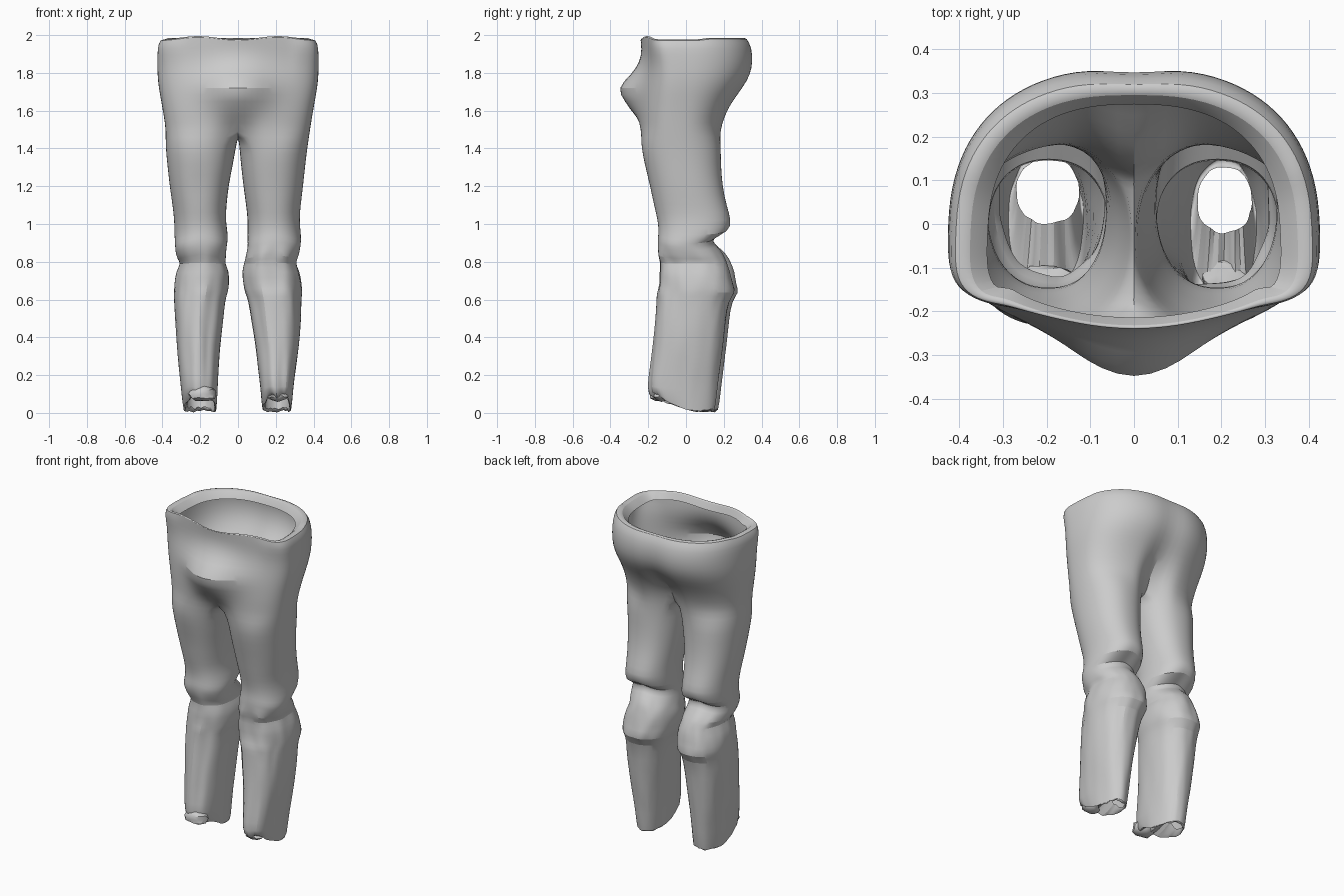
import bpy, bmesh, math, random
from mathutils import Vector

if "Cube" in bpy.data.objects:
    bpy.data.objects.remove(bpy.data.objects["Cube"])

random.seed(4)
M, K = 26, 8            # segments of the outer arc / crotch bridge
SPREAD = 130            # outer arc covers +-130 degrees of each leg


def spow(v, e):
    return math.copysign(abs(v) ** e, v)


# Hips: z, half width, front y, back y, front bulge, back cleft
HIPS = [
    (1.94, .335, -.20, .275, .015, .00),
    (1.985, .375, -.215, .295, .02, .00),
    (1.99, .412, -.22, .328, .025, .01),
    (1.93, .425, -.215, .355, .02, .01),
    (1.86, .427, -.21, .362, .035, .015),
    (1.79, .427, -.22, .35, .075, .02),
    (1.72, .42, -.23, .31, .15, .03),
    (1.65, .407, -.24, .257, .09, .06),
    (1.57, .393, -.25, .215, .02, .09),
    (1.50, .382, -.25, .195, -.06, .10),
]

# Legs: z, right inner/outer x, left inner/outer x, front y, back y
LEGS = [
    (1.42, .006, .37, .008, .385, -.24, .185),
    (1.32, .014, .357, .025, .375, -.22, .185),
    (1.20, .028, .345, .05, .362, -.19, .193),
    (1.10, .042, .332, .060, .347, -.17, .215),
    (1.02, .052, .325, .066, .337, -.15, .24),
    (.965, .048, .335, .050, .337, -.145, .235),
    (.925, .052, .333, .057, .333, -.15, .125),
    (.89, .048, .328, .062, .333, -.15, .16),
    (.84, .035, .318, .062, .323, -.145, .21),
    (.795, .035, .305, .070, .30, -.125, .228),
    (.75, .020, .327, .045, .327, -.135, .245),
    (.68, .027, .338, .046, .338, -.135, .26),
    (.635, .037, .338, .056, .338, -.145, .275),
    (.60, .052, .333, .067, .338, -.145, .235),
    (.48, .070, .333, .080, .333, -.155, .22),
    (.36, .090, .323, .092, .323, -.165, .205),
    (.24, .105, .308, .10, .313, -.18, .19),
    (.13, .118, .293, .108, .303, -.195, .175),
    (-.03, .128, .282, .115, .288, -.18, .158),
    (.015, .145, .27, .125, .27, -.01, .14),
]


def hip_point(row, t, side):
    z, w, yf, yb, bulge, cleft = row
    x = 0 if abs(abs(t) - math.pi / 2) < 1e-4 else w * math.cos(t) ** .8
    s = abs(math.sin(t)) ** .85
    yc = -.03
    if t > 0:
        y = yc + (yb - yc) * s - cleft * math.exp(-(x / .07) ** 2)
    else:
        spread = .17 if bulge > 0 else .08
        y = yc + (yf - yc) * s ** .85 - bulge * math.exp(-(x / spread) ** 2)
    # pinched hip corner
    p = math.exp(-((y + .13) / .06) ** 2 - ((z - 1.96) / .1) ** 2) * (x > .3)
    return Vector((side * (x + .012 * p), y - .02 * p, z))


def leg_point(row, a, side):
    z, ri, ro, li, lo, yf, yb = row
    xi, xo = (ri, ro) if side > 0 else (li, lo)
    cx, rx = (xi + xo) / 2, (xo - xi) / 2
    cy, ry = (yf + yb) / 2, (yb - yf) / 2
    c, s = math.cos(a), math.sin(a)
    fold = 0
    if z < .85:                                   # creased shins
        fold = .03 * math.sin(7 * a + 2 * z + side) * max(0, -s)
        fold += random.uniform(-.03, .03)
        cy -= side * .01
    x = cx + rx * (1 + fold) * spow(c, .9)
    y = cy + ry * (1 + fold) * spow(s, .9)
    if .8 < z < 1.0:                              # knee creases slope down
        z -= .03 * abs(c)
    if z < .1:                                    # ragged raised front hem
        z += .07 * max(0, -s) + .045 * max(0, -s) * random.random() + random.uniform(0, .025)
    return Vector((side * x, y, z))


def add_side(bm, side):
    arcs = [[bm.verts.new(hip_point(r, math.radians(-90 + 180 * j / M), side))
             for j in range(M + 1)] for r in HIPS]
    for a, b in zip(arcs, arcs[1:]):
        for j in range(M):
            bm.faces.new((a[j], a[j + 1], b[j + 1], b[j]))
    # crotch bridge closes the last hip arc into a leg ring
    back, front = arcs[-1][-1].co, arcs[-1][0].co
    bridge = []
    for k in range(1, K):
        p = back.lerp(front, k / K)
        p.z -= .04 * math.sin(math.pi * k / K)
        bridge.append(bm.verts.new(p))
    angles = [-SPREAD + 2 * SPREAD * j / M for j in range(M + 1)]
    angles += [SPREAD + (360 - 2 * SPREAD) * k / K for k in range(1, K)]
    prev = arcs[-1] + bridge
    for row in LEGS:
        ring = [bm.verts.new(leg_point(row, math.radians(a), side)) for a in angles]
        n = len(ring)
        for j in range(n):
            i = (j + 1) % n
            bm.faces.new((prev[j], prev[i], ring[i], ring[j]))
        prev = ring


def finish(bm, name, levels):
    bmesh.ops.recalc_face_normals(bm, faces=bm.faces)
    me = bpy.data.meshes.new(name)
    bm.to_mesh(me)
    bm.free()
    ob = bpy.data.objects.new(name, me)
    bpy.context.collection.objects.link(ob)
    if levels:
        sub = ob.modifiers.new("Smooth", 'SUBSURF')
        sub.levels = sub.render_levels = levels
    bpy.ops.object.select_all(action='DESELECT')
    ob.select_set(True)
    bpy.context.view_layer.objects.active = ob
    bpy.ops.object.shade_smooth_by_angle(angle=math.radians(35))
    return ob


# Trousers: one shell, both sides welded along the centre seam
bm = bmesh.new()
for side in (1, -1):
    add_side(bm, side)
bmesh.ops.remove_doubles(bm, verts=bm.verts, dist=.0005)
for v in bm.verts:
    # small pinch below the waist, dent on one thigh, wavy waistband
    for c, r, d in (((-.02, -.36, 1.77), .04, .02), ((-.21, -.2, 1.24), .04, .015)):
        v.co.y += d * math.exp(-((v.co - Vector(c)).length / r) ** 2)
    if v.co.z > 1.935:
        v.co.z += .01 * math.cos(v.co.x * 15 + math.pi) * (v.co.y < .1)
finish(bm, "trousers", 1)

# Crumpled cloth bunched at each front hem
for name, loc, size in (("left_hem_fold", (-.19, -.145, .10), (.075, .055, .045)),
                        ("right_hem_fold", (.21, -.13, .085), (.06, .05, .025))):
    bm = bmesh.new()
    bmesh.ops.create_icosphere(bm, subdivisions=2, radius=1)
    for v in bm.verts:
        k = random.uniform(.75, 1.1)
        v.co = Vector(v.co[i] * size[i] * k + loc[i] for i in range(3))
    finish(bm, name, 0)
